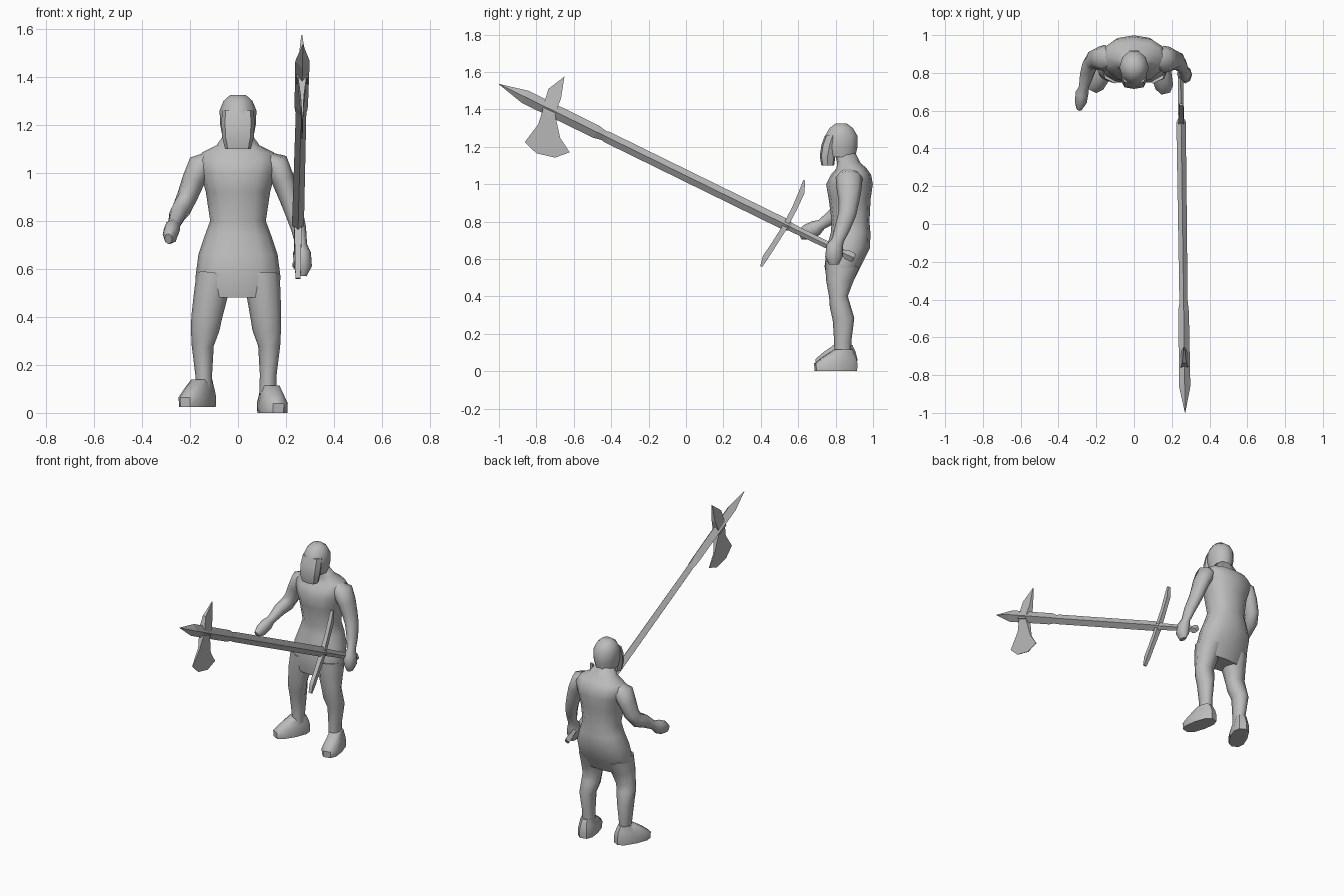
import bpy, bmesh, math
from mathutils import Vector, Matrix

grey = bpy.data.materials.new("plain_grey")
grey.diffuse_color = (0.5, 0.5, 0.5, 1)


def finish(name, bm, smooth):
    bmesh.ops.recalc_face_normals(bm, faces=bm.faces)
    me = bpy.data.meshes.new(name)
    bm.to_mesh(me)
    bm.free()
    me.materials.append(grey)
    ob = bpy.data.objects.new(name, me)
    bpy.context.collection.objects.link(ob)
    if smooth:
        bpy.ops.object.select_all(action='DESELECT')
        ob.select_set(True)
        bpy.context.view_layer.objects.active = ob
        bpy.ops.object.shade_smooth_by_angle(angle=math.radians(smooth))
    return ob


def loft(name, stations, sides=10, flat=False, square=1.0, smooth=58, turn=0.0):
    """Skin rings (x, y, z, side radius, depth radius) along a path."""
    bm = bmesh.new()
    pts = [Vector(s[:3]) for s in stations]
    rings = []
    for i, s in enumerate(stations):
        t = Vector((0, 0, 1))
        if not flat:
            t = (pts[min(i + 1, len(pts) - 1)] - pts[max(i - 1, 0)]).normalized()
        u = Vector((1, 0, 0))
        u = (u - t * u.dot(t)).normalized()
        v = t.cross(u)
        ring = []
        for k in range(sides):
            a = 2 * math.pi * k / sides + turn
            c, d = math.cos(a), math.sin(a)
            c = math.copysign(abs(c) ** square, c)
            d = math.copysign(abs(d) ** square, d)
            ring.append(bm.verts.new(pts[i] + u * c * s[3] + v * d * s[4]))
        rings.append(ring)
    for r, q in zip(rings, rings[1:]):
        for k in range(sides):
            n = (k + 1) % sides
            bm.faces.new((r[k], r[n], q[n], q[k]))
    bm.faces.new(rings[0])
    bm.faces.new(rings[-1])
    return finish(name, bm, smooth)


def upright(name, rows, **kw):
    """Loft of level rings centred on x = 0: (z, y, width, depth)."""
    return loft(name, [(0, y, z, w, d) for z, y, w, d in rows], flat=True, **kw)


# Torso with hips and neck
upright("torso", [
    (0.48, 0.825, 0.150, 0.070), (0.56, 0.838, 0.178, 0.097),
    (0.66, 0.868, 0.165, 0.116), (0.74, 0.880, 0.138, 0.106),
    (0.80, 0.880, 0.116, 0.101), (0.92, 0.875, 0.134, 0.112),
    (1.00, 0.874, 0.155, 0.125), (1.05, 0.882, 0.168, 0.108),
    (1.085, 0.885, 0.150, 0.080), (1.115, 0.870, 0.090, 0.062),
    (1.17, 0.850, 0.050, 0.055)], sides=12, square=0.85)

# Head and jutting lower face
upright("head", [
    (1.145, 0.830, 0.064, 0.078), (1.20, 0.825, 0.074, 0.097),
    (1.26, 0.830, 0.077, 0.090), (1.30, 0.830, 0.060, 0.066),
    (1.325, 0.830, 0.032, 0.030)])
upright("beard", [
    (1.10, 0.758, 0.054, 0.034), (1.15, 0.757, 0.066, 0.042),
    (1.21, 0.768, 0.069, 0.044), (1.26, 0.785, 0.066, 0.042)],
    sides=8, square=0.7, smooth=40)

# Legs and turned-out feet
leg = [(0.10, 0.835, 0.57, 0.074, 0.092), (0.108, 0.820, 0.48, 0.070, 0.072),
       (0.116, 0.815, 0.40, 0.064, 0.050), (0.120, 0.823, 0.35, 0.060, 0.055),
       (0.130, 0.842, 0.28, 0.046, 0.058), (0.126, 0.838, 0.16, 0.035, 0.046),
       (0.125, 0.838, 0.07, 0.036, 0.044)]
foot = [(0, -0.04, 0.0, 0.054, 0.116), (0, -0.04, 0.04, 0.056, 0.118),
        (0, -0.022, 0.075, 0.046, 0.092), (0, 0.0, 0.115, 0.037, 0.050)]
for side, sign, shift, lift, angle in (("right", 1, 0, 0.0, 13), ("left", -1, 0.017, 0.025, -27)):
    loft(side + "_leg", [(sign * (x + shift * min(1, (0.57 - z) * 5)), y, z, a, b)
                         for x, y, z, a, b in leg], sides=8, square=0.9)
    ob = loft(side + "_foot", foot, flat=True, square=0.75, smooth=45)
    ob.data.transform(Matrix.Translation((sign * (0.134 + shift), 0.84, lift))
                      @ Matrix.Rotation(math.radians(angle), 4, 'Z'))

# Arms with fists
loft("right_arm", [
    (0.120, 0.875, 1.055, 0.035, 0.050), (0.158, 0.872, 1.035, 0.056, 0.072),
    (0.188, 0.872, 0.97, 0.048, 0.066), (0.212, 0.870, 0.90, 0.042, 0.054),
    (0.232, 0.862, 0.84, 0.038, 0.048), (0.252, 0.838, 0.77, 0.032, 0.042),
    (0.264, 0.812, 0.70, 0.024, 0.032), (0.266, 0.795, 0.665, 0.038, 0.045),
    (0.272, 0.790, 0.61, 0.036, 0.046), (0.270, 0.790, 0.57, 0.016, 0.026)], sides=8)
loft("left_arm", [
    (-0.120, 0.878, 1.055, 0.035, 0.050), (-0.155, 0.878, 1.03, 0.056, 0.070),
    (-0.185, 0.878, 0.97, 0.048, 0.062), (-0.212, 0.872, 0.90, 0.043, 0.052),
    (-0.232, 0.845, 0.855, 0.042, 0.048), (-0.250, 0.790, 0.83, 0.037, 0.040),
    (-0.266, 0.725, 0.785, 0.026, 0.028), (-0.275, 0.695, 0.765, 0.034, 0.042),
    (-0.282, 0.645, 0.742, 0.032, 0.042), (-0.290, 0.610, 0.725, 0.016, 0.024)], sides=8)


# Long weapon: straight axis leaning forward and up
def axis(y):
    return (0.257 - 0.0135 * y, y, 1.045 - 0.49 * y)


loft("shaft", [axis(y) + (w, h) for y, w, h in (
    (0.90, 0.014, 0.018), (0.89, 0.018, 0.026), (0.86, 0.018, 0.026),
    (0.85, 0.014, 0.018), (0.56, 0.015, 0.022), (0.54, 0.025, 0.031),
    (-0.42, 0.022, 0.031), (-0.44, 0.026, 0.027), (-0.48, 0.028, 0.036),
    (-0.86, 0.030, 0.037), (-1.0, 0.001, 0.001))], sides=4, smooth=0)

# Curved crossguard
loft("crossguard", [(0.25, y, z, w, h) for y, z, w, h in (
    (0.632, 1.02, 0.014, 0.008), (0.618, 0.955, 0.018, 0.022),
    (0.580, 0.87, 0.018, 0.020), (0.525, 0.765, 0.022, 0.020),
    (0.465, 0.67, 0.018, 0.020), (0.425, 0.61, 0.018, 0.022),
    (0.402, 0.56, 0.014, 0.008))], sides=4, turn=math.pi / 4, smooth=0)


def wedge(name, outline, thick):
    """Plate in the y-z plane, thinning away from the shaft."""
    bm = bmesh.new()
    rows = []
    for sign in (-1, 1):
        row = []
        for y, z in outline:
            x, _, zc = axis(y)
            half = max(0.002, thick * (1 - abs(z - zc) / 0.17))
            row.append(bm.verts.new((x + sign * half, y, z)))
        bm.faces.new(row)
        rows.append(row)
    n = len(outline)
    for i in range(n):
        j = (i + 1) % n
        bm.faces.new((rows[0][i], rows[0][j], rows[1][j], rows[1][i]))
    return finish(name, bm, 0)


# Axe blade below and spike above
wedge("axe_blade", [(-0.765, 1.40), (-0.79, 1.32), (-0.862, 1.225), (-0.80, 1.165),
                    (-0.70, 1.142), (-0.622, 1.17), (-0.672, 1.245), (-0.70, 1.37)], 0.02)
wedge("axe_spike", [(-0.77, 1.40), (-0.735, 1.51), (-0.65, 1.575),
                    (-0.668, 1.46), (-0.70, 1.37)], 0.028)
